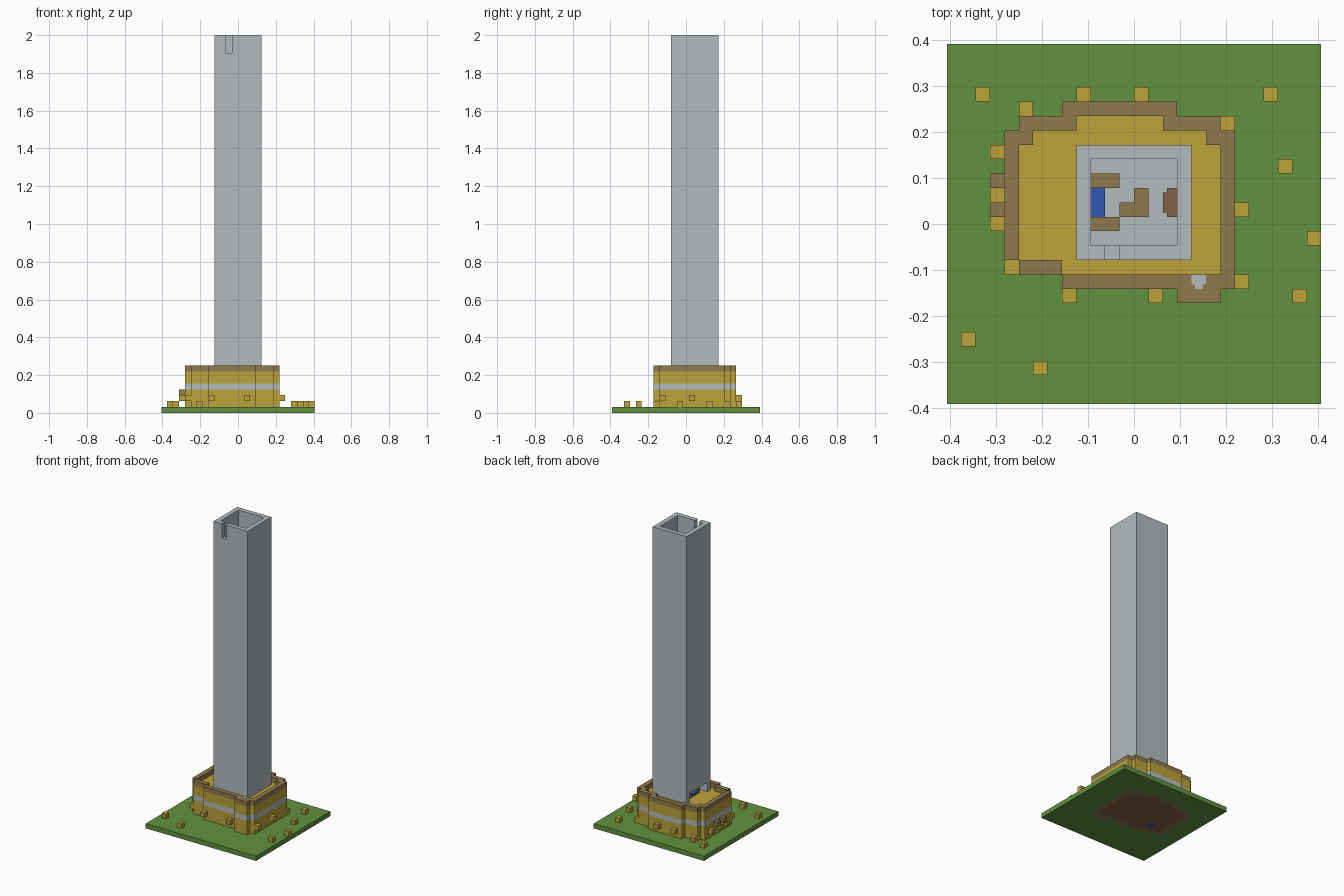
import bpy, bmesh

U = 0.03125          # one block
NX, NY = 26, 25      # ground size in blocks

if "Cube" in bpy.data.objects:
    bpy.data.objects.remove(bpy.data.objects["Cube"])


def material(name, hexa):
    rgb = [int(hexa[k:k + 2], 16) / 255 for k in (0, 2, 4)]
    lin = [c / 12.92 if c < 0.04 else ((c + 0.055) / 1.055) ** 2.4 for c in rgb]
    m = bpy.data.materials.new(name)
    m.use_nodes = True
    m.diffuse_color = (*lin, 1)
    m.node_tree.nodes["Principled BSDF"].inputs["Base Color"].default_value = (*lin, 1)
    return m


green = material("grass_green", "61923f")
yellow = material("sand_yellow", "bca23a")
grey = material("stone_grey", "b3bbbe")
brown = material("timber_brown", "907a4d")
red_brown = material("earth_brown", "83634a")
blue = material("blue", "3357b5")


def blocks(name, cells, z0, z1, mat, cut=()):
    """Solid made of grid columns; each column runs z0..z1, cut gives column: top."""
    cut = dict(cut)
    bm = bmesh.new()

    def box(i, j, a, b):
        def v(di, dj, z):
            return bm.verts.new(((i + di - NX / 2) * U, (j + dj - NY / 2) * U, z * U))

        ring = ((0, 0), (1, 0), (1, 1), (0, 1))
        bm.faces.new([v(*p, b) for p in ring])
        bm.faces.new([v(*p, a) for p in reversed(ring)])
        for k, (di, dj) in enumerate(((0, -1), (1, 0), (0, 1), (-1, 0))):
            n = (i + di, j + dj)
            low = cut.get(n, z1) if n in cells else a
            if low < b:
                p, q = ring[k], ring[(k + 1) % 4]
                bm.faces.new([v(*p, low), v(*q, low), v(*q, b), v(*p, b)])

    for i, j in cells:
        box(i, j, z0, cut.get((i, j), z1))
    bmesh.ops.remove_doubles(bm, verts=bm.verts, dist=1e-5)
    bmesh.ops.dissolve_limit(bm, angle_limit=0.01, verts=bm.verts, edges=bm.edges)
    me = bpy.data.meshes.new(name)
    bm.to_mesh(me)
    bm.free()
    me.materials.append(mat)
    ob = bpy.data.objects.new(name, me)
    bpy.context.collection.objects.link(ob)
    return ob


def plate(name, x0, x1, y0, y1, z0, z1, mat):
    """Plain box in block units."""
    bpy.ops.mesh.primitive_cube_add(
        size=1, location=(((x0 + x1) / 2 - NX / 2) * U, ((y0 + y1) / 2 - NY / 2) * U,
                          (z0 + z1) / 2 * U))
    ob = bpy.context.object
    ob.scale = ((x1 - x0) * U, (y1 - y0) * U, (z1 - z0) * U)
    ob.name = name
    ob.data.materials.append(mat)
    return ob


def area(x0, x1, y0, y1):
    return {(i, j) for i in range(x0, x1) for j in range(y0, y1)}


# Plan shapes
keep = (area(4, 20, 10, 19) | area(5, 20, 9, 10) | area(8, 20, 8, 9)
        | area(16, 19, 7, 8) | area(5, 19, 19, 20) | area(8, 16, 20, 21))
court = (area(5, 19, 10, 18) | area(8, 19, 9, 10) | area(6, 18, 18, 19)
         | area(9, 15, 19, 20))
rim = keep - court
shaft = area(9, 17, 10, 18)
room = area(10, 16, 11, 17)

# Ground and foundation
water = area(7, 9, 11, 12)
blocks("ground", area(0, NX, 0, NY) - keep, 0, 1, green)
blocks("foundation_edge", rim, 0, 1, brown)
blocks("foundation", court - water, 0, 1, red_brown)
blocks("foundation_water", water, 0, 1, blue)

# Fortified base with stone band and parapet
blocks("lower_wall", keep, 1, 4, yellow)
blocks("stone_band", keep, 4, 5, grey)
blocks("upper_wall", keep - room, 5, 7, yellow)
blocks("parapet", rim, 7, 8, brown)

# Tower: low opening on the right wall, slot at the front of the top
opening = area(9, 10, 11, 17)
slot = area(11, 12, 10, 11)
blocks("tower_foot", shaft - room - opening, 7, 9, grey)
blocks("tower_shaft", shaft - room, 9, 64, grey, {c: 61 for c in slot})
blocks("tower_floor", room, 5, 7, grey)

# Room fittings
for n, j in (("back", 15), ("front", 12)):
    blocks(n + "_bench", area(10, 12, j, j + 1), 7, 8, brown)
blocks("table", area(12, 14, 13, 14) | area(13, 14, 14, 15), 7, 8, brown)
blocks("blue_bed", area(10, 11, 13, 15), 7, 7.5, blue)
plate("chest", 15.3, 16, 13, 15, 7, 7.6, red_brown)
plate("chest_front", 15, 15.3, 13.3, 14.7, 7, 7.6, red_brown)

# Stone inlay on the parapet corner
plate("inlay", 17, 18, 8.3, 9, 8, 8.05, grey)
plate("inlay_tip", 17.25, 17.75, 8, 8.3, 8, 8.05, grey)

# Side door surround
for n, j in (("front", 13), ("back", 15)):
    blocks("door_post_" + n, area(3, 4, j, j + 1), 3, 4, brown)
blocks("door_step", area(3, 4, 14, 15), 2, 3, yellow)

# Knobs on the walls and loose blocks on the ground
knobs = [(9, 21), (13, 21), (3, 17), (3, 12), (4, 9), (8, 7), (14, 7), (20, 8), (20, 13)]
loose = [(2, 21), (22, 21), (23, 16), (25, 11), (24, 7), (1, 4), (6, 2), (5, 20), (19, 19)]
for label, spots, z in (("wall_knob", knobs, 2), ("loose_block", loose, 1)):
    for i, j in spots:
        blocks(label, {(i, j)}, z, z + 1, yellow)
